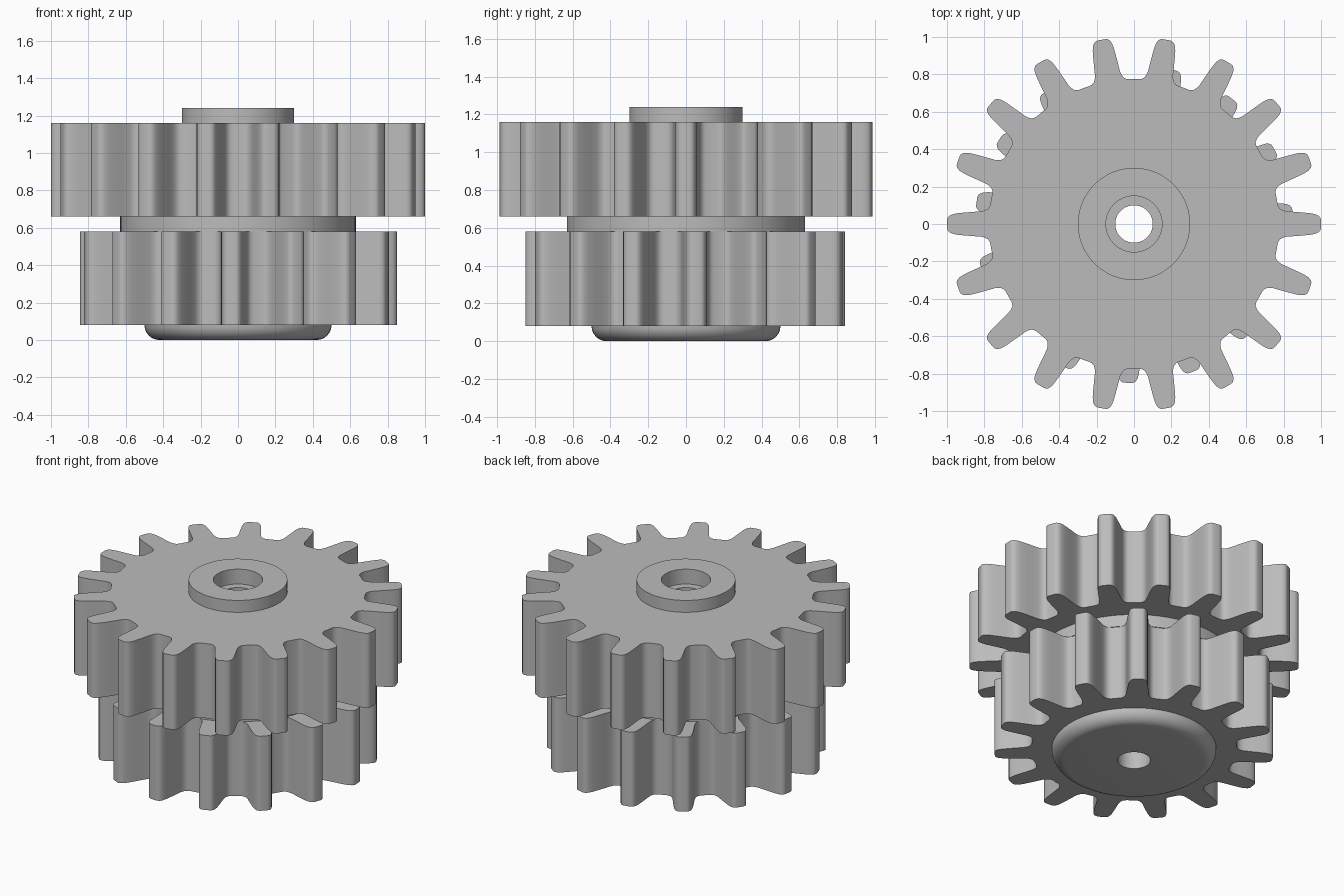
import bpy, bmesh
from math import sin, cos, pi, radians

cube = bpy.data.objects.get("Cube")
if cube:
    bpy.data.objects.remove(cube, do_unlink=True)

grey = bpy.data.materials.new("plain_grey")
grey.use_nodes = True
GREY = (0.5, 0.5, 0.5, 1)
grey.diffuse_color = GREY
grey.node_tree.nodes["Principled BSDF"].inputs["Base Color"].default_value = GREY


def finish(bm, name):
    bmesh.ops.recalc_face_normals(bm, faces=bm.faces[:])
    mesh = bpy.data.meshes.new(name)
    bm.to_mesh(mesh)
    bm.free()
    mesh.materials.append(grey)
    obj = bpy.data.objects.new(name, mesh)
    bpy.context.collection.objects.link(obj)
    bpy.ops.object.select_all(action='DESELECT')
    obj.select_set(True)
    bpy.context.view_layer.objects.active = obj
    bpy.ops.object.shade_smooth_by_angle(angle=radians(35))
    return obj


def skin(bm, loops):
    """Join closed loops of points, each to the next and the last to the first."""
    rings = [[bm.verts.new(p) for p in loop] for loop in loops]
    n = len(rings[0])
    for a, b in zip(rings, rings[1:] + rings[:1]):
        for i in range(n):
            j = (i + 1) % n
            bm.faces.new((a[i], a[j], b[j], b[i]))


# Half tooth: (depth below the tip, half width), from root to tip
HALF_TOOTH = [(.225, .105), (.222, .093), (.215, .082), (.2, .073), (.18, .068),
              (.14, .065), (.09, .061), (.05, .057), (.025, .051), (.01, .043),
              (.002, .032), (0, .02)]


def gear(name, teeth, tip, phase, bottom, top, core):
    outline = []
    for t in range(teeth):
        mid = radians(phase) + t * 2 * pi / teeth
        half = [(tip - d, w / (tip - d)) for d, w in HALF_TOOTH]
        outline += [(r, mid - a) for r, a in half]
        outline += [(r, mid + a) for r, a in reversed(half)]
        outline.append((half[0][0], mid + pi / teeth))
    outer = [(r * cos(a), r * sin(a)) for r, a in outline]
    inner = [(core * cos(a), core * sin(a)) for r, a in outline]
    bm = bmesh.new()
    skin(bm, [[(x, y, z) for x, y in pts] for pts, z in
              ((inner, bottom), (outer, bottom), (outer, top), (inner, top))])
    return finish(bm, name)


def lathe(name, profile, steps=96):
    bm = bmesh.new()
    skin(bm, [[(r * cos(2 * pi * i / steps), r * sin(2 * pi * i / steps), z)
               for i in range(steps)] for r, z in profile])
    return finish(bm, name)


# Two spur gears around a common core
CORE = .29
gear("upper_gear", 18, 1.0, 0, .66, 1.16, CORE)
gear("lower_gear", 15, .85, 3.8, .08, .58, CORE)

# Hub with rounded foot, middle collar, raised boss and stepped bore
fillet = [(.42 + .08 * sin(a), .08 - .08 * cos(a))
          for a in (i * pi / 16 for i in range(9))]
lathe("hub_with_bore", [(.1, 0)] + fillet + [
    (.3, .08), (.3, .58), (.63, .58), (.63, .66), (.3, .66),
    (.3, 1.24), (.15, 1.24), (.15, 1.14), (.1, 1.14)])
